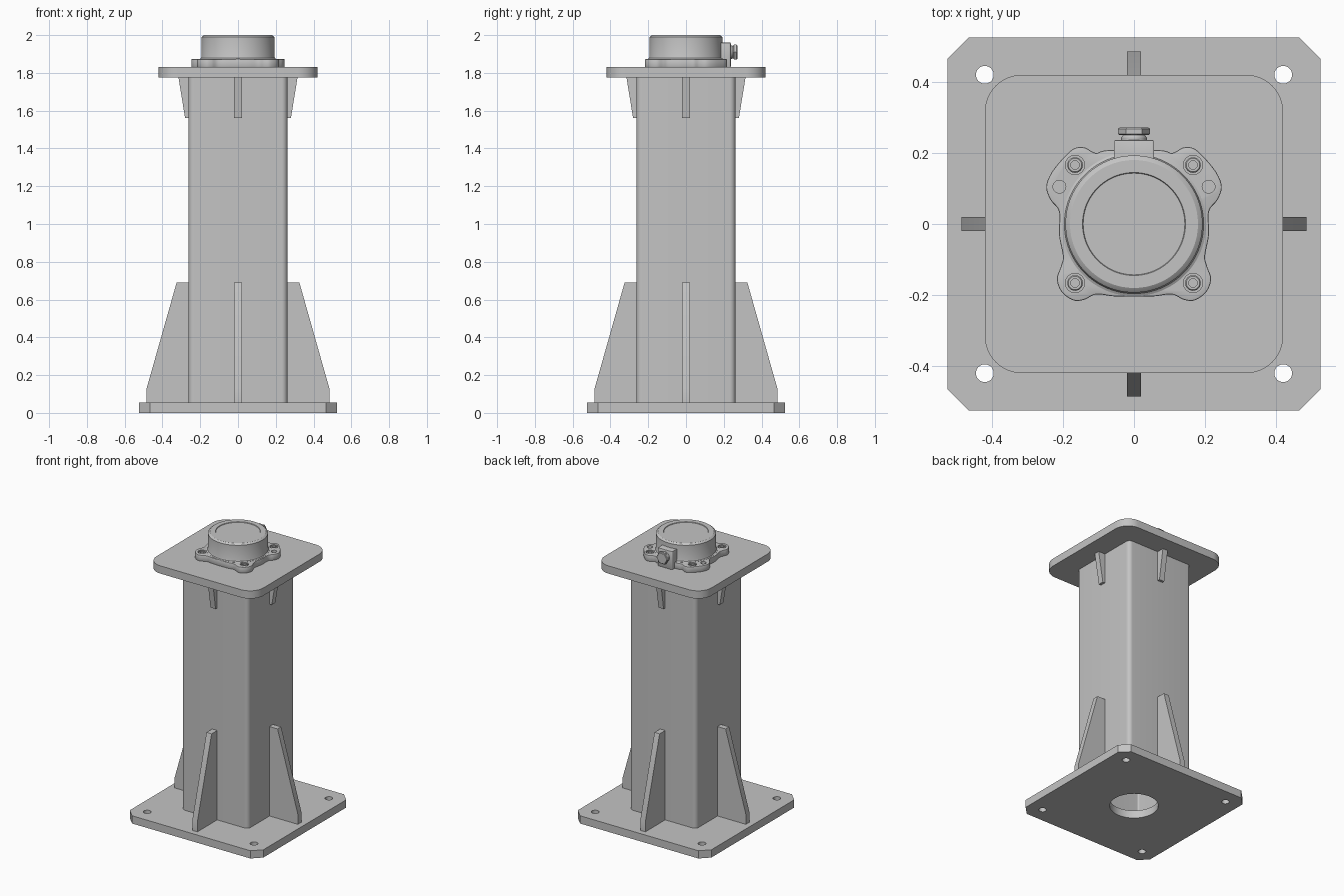
import bpy, bmesh, math
from mathutils import Matrix, Vector

cube = bpy.data.objects.get("Cube")
if cube:
    bpy.data.objects.remove(cube, do_unlink=True)

grey = bpy.data.materials.new("plain grey")
grey.use_nodes = True
COLOUR = (0.55, 0.55, 0.55, 1)
grey.diffuse_color = COLOUR
grey.node_tree.nodes["Principled BSDF"].inputs["Base Color"].default_value = COLOUR
parts = []


def finish(name, bm):
    bmesh.ops.recalc_face_normals(bm, faces=bm.faces)
    mesh = bpy.data.meshes.new(name)
    bm.to_mesh(mesh)
    bm.free()
    mesh.materials.append(grey)
    ob = bpy.data.objects.new(name, mesh)
    bpy.context.collection.objects.link(ob)
    parts.append(ob)
    return ob


def prism(name, outline, z0, z1, matrix=None):
    bm = bmesh.new()
    face = bm.faces.new([bm.verts.new((x, y, z0)) for x, y in outline])
    ext = bmesh.ops.extrude_face_region(bm, geom=[face])
    top = [v for v in ext["geom"] if isinstance(v, bmesh.types.BMVert)]
    bmesh.ops.translate(bm, verts=top, vec=(0, 0, z1 - z0))
    if matrix:
        bm.transform(matrix)
    return finish(name, bm)


def circle(r, n=32, cx=0, cy=0):
    return [(cx + r * math.cos(math.tau * i / n), cy + r * math.sin(math.tau * i / n))
            for i in range(n)]


def rounded_square(half, r, steps=8):
    c = half - r
    pts = []
    for q, (sx, sy) in enumerate([(1, 1), (-1, 1), (-1, -1), (1, -1)]):
        for i in range(steps + 1):
            a = math.pi / 2 * (q + i / steps)
            pts.append((sx * c + r * math.cos(a), sy * c + r * math.sin(a)))
    return pts


def lathe(name, profile, n=96, matrix=None):
    bm = bmesh.new()
    vs = [bm.verts.new((r, 0, z)) for r, z in profile]
    es = [bm.edges.new(p) for p in zip(vs, vs[1:])]
    bmesh.ops.spin(bm, geom=vs + es, cent=(0, 0, 0), axis=(0, 0, 1),
                   angle=math.tau, steps=n, use_duplicate=False)
    bmesh.ops.remove_doubles(bm, verts=bm.verts, dist=1e-5)
    if matrix:
        bm.transform(matrix)
    return finish(name, bm)


def apply_modifiers(ob):
    dg = bpy.context.evaluated_depsgraph_get()
    mesh = bpy.data.meshes.new_from_object(ob.evaluated_get(dg))
    ob.modifiers.clear()
    ob.data = mesh


def cut(ob, cutters):
    for c in cutters:
        mod = ob.modifiers.new("cut", "BOOLEAN")
        mod.operation, mod.solver, mod.object = "DIFFERENCE", "EXACT", c
    apply_modifiers(ob)
    for c in cutters:
        parts.remove(c)
        bpy.data.objects.remove(c, do_unlink=True)


def spline(points, steps=6):
    # closed Catmull-Rom curve through the points
    p = [Vector(q) for q in points]
    n, out = len(p), []
    for i in range(n):
        a, b, c, d = p[i - 1], p[i], p[(i + 1) % n], p[(i + 2) % n]
        for k in range(steps):
            t = k / steps
            out.append(0.5 * (2 * b + (c - a) * t + (2 * a - 5 * b + 4 * c - d) * t * t
                              + (3 * b - a - 3 * c + d) * t ** 3))
    return [tuple(v) for v in out]


# base plate with clipped corners, anchor holes and a central opening
H, C = 0.525, 0.465
base = prism("base_plate", [(H, -C), (H, C), (C, H), (-C, H), (-H, C), (-H, -C),
                            (-C, -H), (C, -H)], 0, 0.055)
holes = [prism("hole", circle(0.025, 32, x, y), -0.1, 0.2)
         for x in (-0.42, 0.42) for y in (-0.42, 0.42)]
holes.append(prism("hole", circle(0.157, 64), -0.1, 0.2))
cut(base, holes)

# hollow square column and top plate
column = prism("column", rounded_square(0.262, 0.03), 0.055, 1.775)
cut(column, [prism("bore", rounded_square(0.237, 0.012), 0, 1.9)])
prism("top_plate", rounded_square(0.42, 0.105, 12), 1.775, 1.83)

# gussets on all four sides
lower = [(0.26, 0.055), (0.485, 0.055), (0.485, 0.125), (0.325, 0.69), (0.26, 0.69)]
upper = [(0.26, 1.56), (0.28, 1.56), (0.315, 1.775), (0.26, 1.775)]
stand = Matrix.Rotation(math.pi / 2, 4, "X")
for i, side in enumerate(("left", "back", "right", "front")):
    turn = Matrix.Rotation(i * math.pi / 2, 4, "Z") @ stand
    prism(side + "_lower_gusset", lower, -0.02, 0.02, turn)
    prism(side + "_upper_gusset", upper, -0.02, 0.02, turn)

# lobed mounting flange, mirrored from one half outline
half = [(0.05, -0.204), (0.105, -0.198), (0.14, -0.213), (0.17, -0.215), (0.203, -0.192),
        (0.217, -0.155), (0.206, -0.12), (0.2, -0.09), (0.211, -0.03), (0.211, 0.035),
        (0.235, 0.068), (0.247, 0.105), (0.232, 0.145), (0.198, 0.187), (0.168, 0.213),
        (0.138, 0.215), (0.108, 0.2), (0.07, 0.208)]
outline = spline(half + [(-x, y) for x, y in reversed(half)])
flange = prism("sensor_flange", outline, 1.83, 1.873)
bev = flange.modifiers.new("edge", "BEVEL")
bev.width, bev.segments, bev.limit_method, bev.angle_limit = 0.004, 2, "ANGLE", 1.0
apply_modifiers(flange)
bolts = [(x, y) for x in (-0.166, 0.166) for y in (-0.166, 0.166)]
pockets = [prism("pocket", circle(0.027, 32, x, y), 1.85, 1.95) for x, y in bolts]
pockets += [prism("pocket", circle(0.018, 32, x, 0.105), 1.832, 1.95) for x in (-0.21, 0.21)]
cut(flange, pockets)

# socket head bolts
for i, (x, y) in enumerate(bolts):
    lathe(f"bolt_{i + 1}", [(0, 1.848), (0.022, 1.848), (0.022, 1.868), (0.019, 1.871),
                            (0.012, 1.871), (0.012, 1.858), (0, 1.858)], 24,
          Matrix.Translation((x, y, 0)))

# round sensor housing with a chamfered rim and shallow face step
lathe("sensor_housing", [(0, 1.84), (0.203, 1.84), (0.203, 1.874), (0.196, 1.878),
                         (0.193, 1.886), (0.193, 1.99), (0.189, 1.994), (0.18, 2.0),
                         (0.145, 2.0), (0.143, 1.996), (0, 1.996)])

# cable outlet block and gland at the back
block = prism("outlet_block", [(-0.057, 0.12), (0.057, 0.12), (0.057, 0.232),
                               (0.052, 0.237), (-0.052, 0.237), (-0.057, 0.232)], 1.83, 1.96)
bev = block.modifiers.new("edge", "BEVEL")
bev.width, bev.segments = 0.005, 2
apply_modifiers(block)
back = Matrix.Translation((0, 0, 1.91)) @ Matrix.Rotation(-math.pi / 2, 4, "X")
lathe("gland_collar", [(0, 0.225), (0.036, 0.225), (0.036, 0.243), (0.03, 0.252), (0, 0.252)],
      32, back)
lathe("gland_nut", [(0, 0.25), (0.04, 0.25), (0.045, 0.254), (0.045, 0.268),
                    (0.04, 0.272), (0, 0.272)], 6, back)

# smooth the curved faces, keep the edges crisp
bpy.ops.object.select_all(action="DESELECT")
for ob in parts:
    ob.select_set(True)
bpy.context.view_layer.objects.active = base
bpy.ops.object.shade_smooth_by_angle(angle=math.radians(30))
